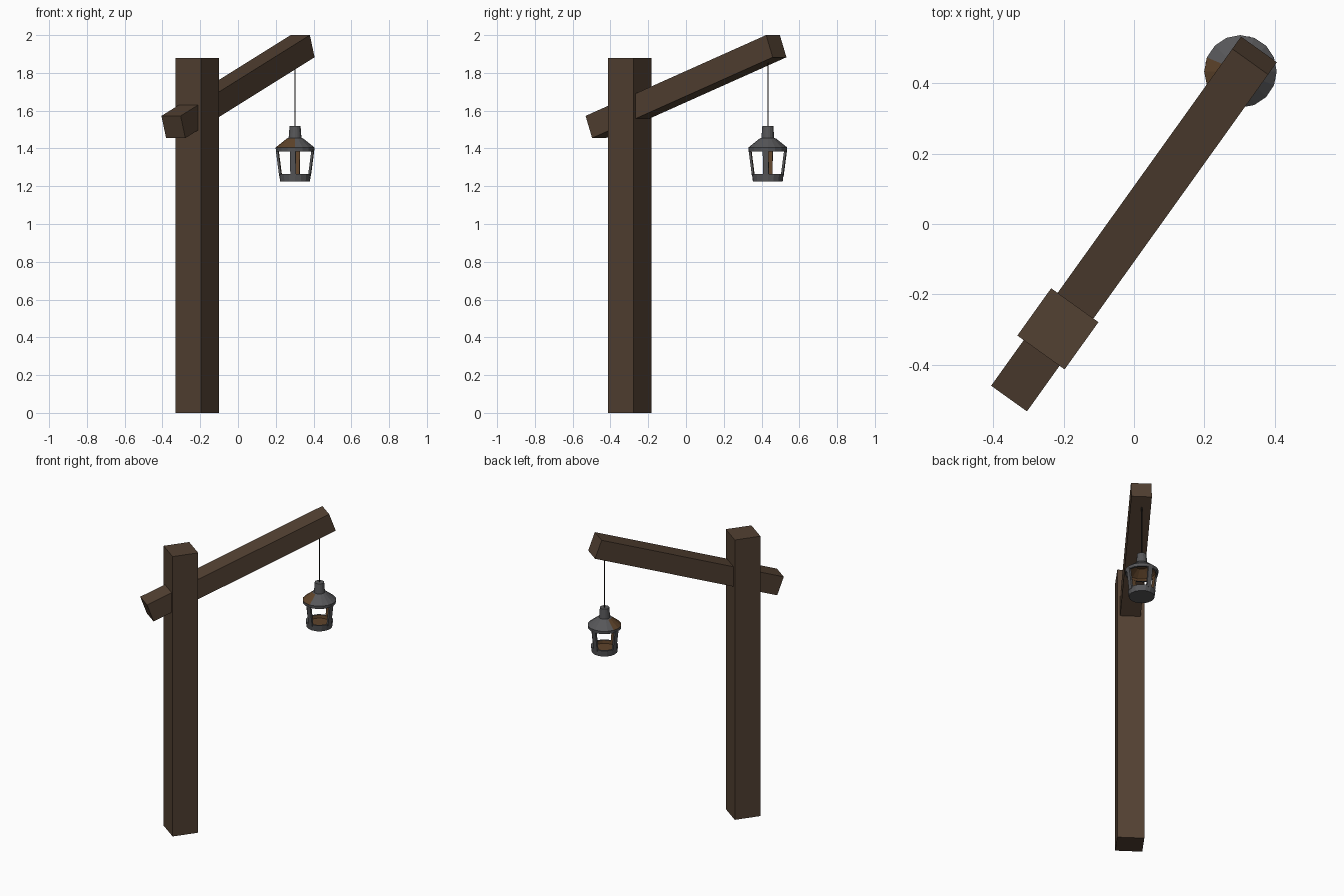
import bpy, bmesh, math
from mathutils import Matrix, Vector

if "Cube" in bpy.data.objects:
    bpy.data.objects.remove(bpy.data.objects["Cube"])

YAW = math.radians(54.4)      # direction the arm points
TILT = math.radians(20)       # rise of the arm
LX, LY = 0.302, 0.433         # lantern axis
SIDES = 16


def material(name, rgb):
    m = bpy.data.materials.new(name)
    m.diffuse_color = (*rgb, 1)
    m.use_nodes = True
    m.node_tree.nodes["Principled BSDF"].inputs["Base Color"].default_value = m.diffuse_color
    return m


WOOD = material("dark wood", (0.085, 0.052, 0.032))
METAL = material("grey iron", (0.095, 0.095, 0.10))
RUST = material("rusty brown", (0.115, 0.058, 0.024))
CORD = material("black cord", (0.02, 0.018, 0.016))


def finish(name, bm, mats):
    bmesh.ops.recalc_face_normals(bm, faces=bm.faces)
    me = bpy.data.meshes.new(name)
    bm.to_mesh(me)
    bm.free()
    for m in mats:
        me.materials.append(m)
    ob = bpy.data.objects.new(name, me)
    bpy.context.collection.objects.link(ob)
    return ob


def box(name, size, matrix, mats):
    bm = bmesh.new()
    bmesh.ops.create_cube(bm, size=1)
    bm.transform(matrix @ Matrix.Diagonal((*size, 1)))
    return finish(name, bm, mats)


def lathe(name, profile, mats, rule=None):
    """Closed turned solid: profile of (radius, z) around the lantern axis."""
    bm = bmesh.new()
    rings = []
    for r, z in profile:
        if r == 0:
            rings.append([bm.verts.new((LX, LY, z))] * SIDES)
        else:
            rings.append([bm.verts.new((LX + r * math.cos(a), LY + r * math.sin(a), z))
                          for a in (2 * math.pi * i / SIDES for i in range(SIDES))])
    for k in range(len(rings) - 1):
        for i in range(SIDES):
            j = (i + 1) % SIDES
            quad = [rings[k][i], rings[k][j], rings[k + 1][j], rings[k + 1][i]]
            f = bm.faces.new(list(dict.fromkeys(quad)))
            if rule:
                f.material_index = rule(k, 360 * (i + 0.5) / SIDES)
    return finish(name, bm, mats)


# Upright post and sloping arm
yaw = Matrix.Rotation(YAW, 4, 'Z')
box("post", (0.165, 0.165, 1.88), Matrix.Translation((-0.216, -0.2975, 0.94)) @ yaw, [WOOD])
box("arm", (1.251, 0.125, 0.125),
    Matrix.Translation((0, 0, 1.7275)) @ yaw @ Matrix.Rotation(-TILT, 4, 'Y'), [WOOD])

# Hanging cord
box("cord", (0.005, 0.005, 0.36), Matrix.Translation((LX, LY, 1.69)), [CORD])

# Lantern roof with neck, hollow and rusty underneath, one rusty patch outside
lathe("lantern_roof",
      [(0, 1.52), (0.029, 1.52), (0.034, 1.455), (0.043, 1.453), (0.103, 1.405),
       (0.101, 1.385), (0.088, 1.385), (0.088, 1.40), (0.035, 1.44), (0, 1.44)],
      [METAL, RUST],
      lambda k, a: 1 if k >= 6 or (k == 3 and 155 < a < 265) else 0)

# Lantern base cup with rusty inside
lathe("lantern_base",
      [(0, 1.225), (0.079, 1.225), (0.084, 1.265), (0.072, 1.265), (0.070, 1.245), (0, 1.245)],
      [METAL, RUST], lambda k, a: 1 if k >= 3 else 0)

# Four slanted cage bars, rusty on the inner side
for n in range(4):
    a = math.radians(-7 + 90 * n)
    lo, hi = Vector((0.077, 0, 1.255)), Vector((0.095, 0, 1.392))
    lean = math.atan2(hi.x - lo.x, hi.z - lo.z)
    mat = (Matrix.Translation((LX, LY, 0)) @ Matrix.Rotation(a, 4, 'Z')
           @ Matrix.Translation((lo + hi) / 2) @ Matrix.Rotation(lean, 4, 'Y'))
    bar = box("lantern_bar_%d" % (n + 1), (0.012, 0.03, (hi - lo).length), mat, [METAL, RUST])
    inward = Vector((-math.cos(a), -math.sin(a), 0))
    for p in bar.data.polygons:
        if p.normal.dot(inward) > 0.7:
            p.material_index = 1
